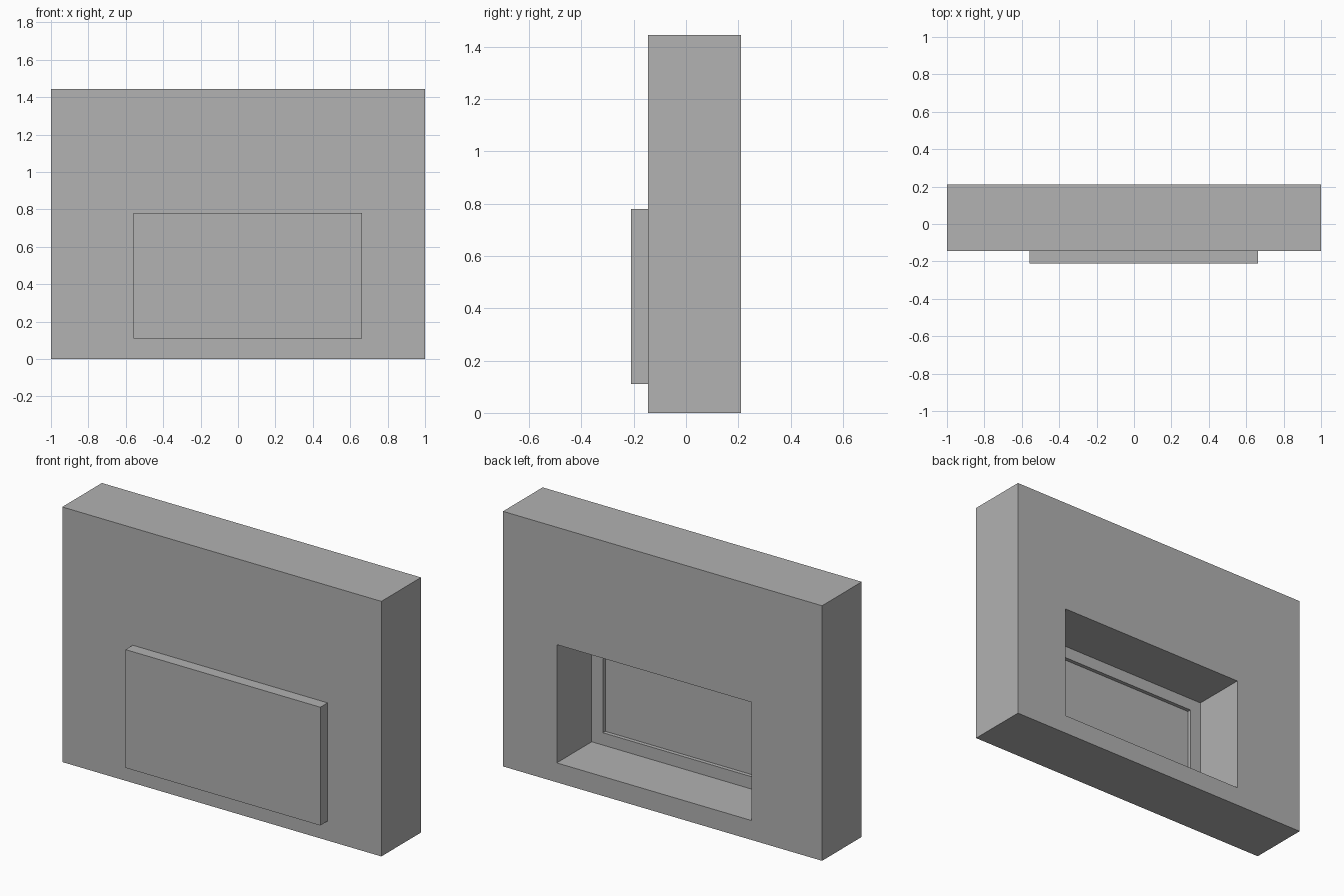
import bpy
import bmesh

cube = bpy.data.objects.get("Cube")
if cube:
    bpy.data.objects.remove(cube, do_unlink=True)

# Single grey finish
grey = bpy.data.materials.new("plain_grey")
grey.use_nodes = True
colour = (0.445, 0.445, 0.445, 1)
grey.diffuse_color = colour
grey.node_tree.nodes["Principled BSDF"].inputs["Base Color"].default_value = colour


def ring_solid(name, rings):
    """Closed solid from rectangles (x0, x1, z0, z1, y), bridged in order and capped."""
    bm = bmesh.new()
    loops = []
    for x0, x1, z0, z1, y in rings:
        corners = ((x0, z0), (x1, z0), (x1, z1), (x0, z1))
        loops.append([bm.verts.new((x, y, z)) for x, z in corners])
    for a, b in zip(loops, loops[1:]):
        for i in range(4):
            j = (i + 1) % 4
            bm.faces.new((a[i], a[j], b[j], b[i]))
    bm.faces.new(loops[0])
    bm.faces.new(loops[-1])
    bmesh.ops.recalc_face_normals(bm, faces=bm.faces)
    mesh = bpy.data.meshes.new(name)
    bm.to_mesh(mesh)
    bm.free()
    mesh.materials.append(grey)
    obj = bpy.data.objects.new(name, mesh)
    bpy.context.collection.objects.link(obj)
    return obj


def inset(rect, d):
    x0, x1, z0, z1 = rect
    return (x0 + d, x1 - d, z0 + d, z1 - d)


outer = (-1, 1, 0, 1.445)
opening = (-0.558, 0.663, 0.11, 0.78)
inner = inset(opening, 0.07)
front, back = -0.145, 0.21
ledge, floor = -0.103, -0.125

# Wall with a stepped recess in its back
ring_solid("wall", [
    (*outer, front), (*outer, back),
    (*opening, back), (*opening, ledge),
    (*inner, ledge), (*inner, floor),
])

# Raised panel on the front
ring_solid("front_panel", [(*opening, -0.21), (*opening, front)])
